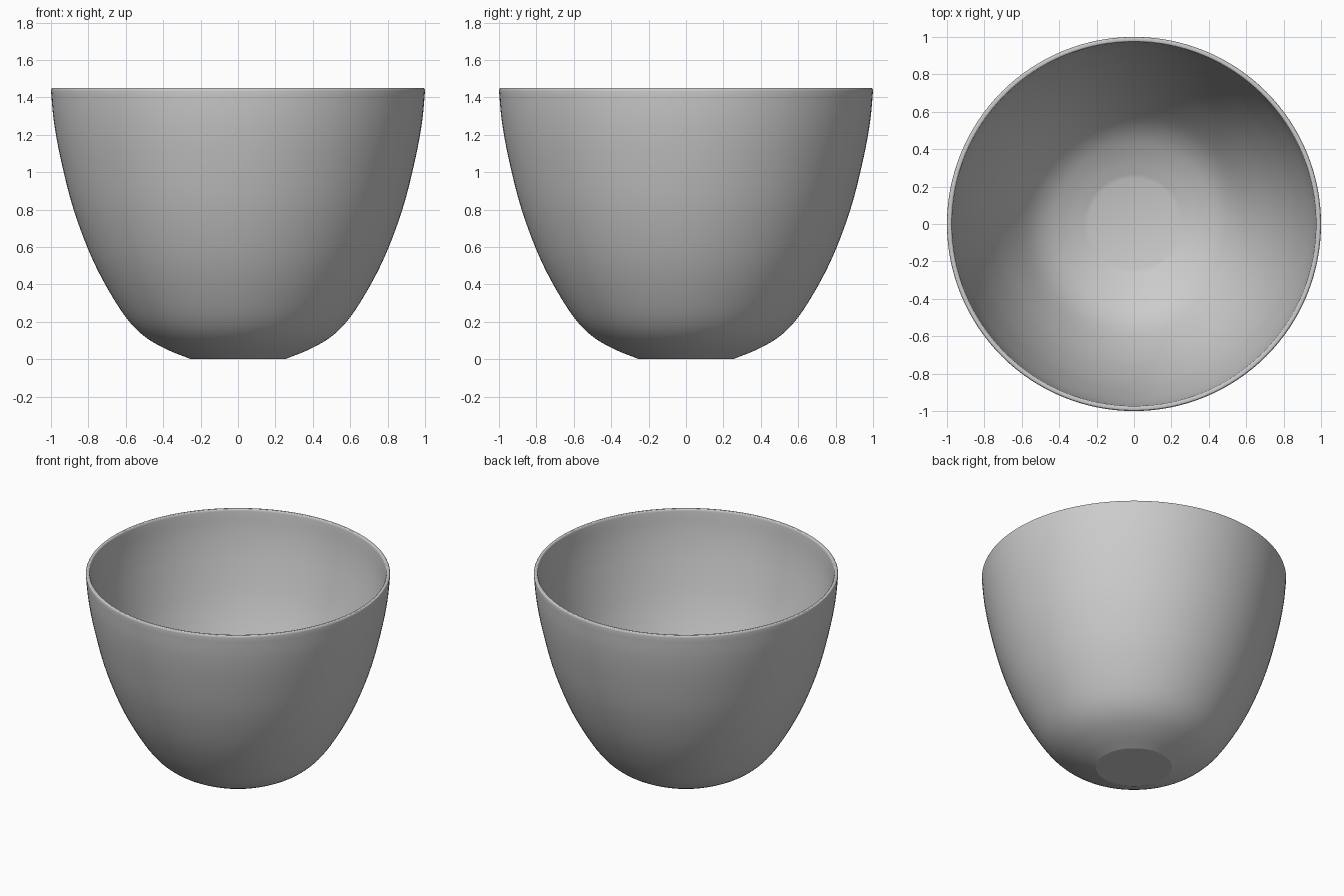
import bpy
import bmesh
import math
from mathutils import Vector

if "Cube" in bpy.data.objects:
    bpy.data.objects.remove(bpy.data.objects["Cube"])

SEGMENTS = 128
WALL = 0.027
HEIGHT = 1.45

# Outer silhouette (radius, height) from foot to just under the rim
KEYS = [(0.25, 0.0), (0.38, 0.052), (0.50, 0.122), (0.60, 0.225), (0.71, 0.40),
        (0.80, 0.585), (0.885, 0.82), (0.95, 1.08), (0.985, 1.275), (1.0, 1.435)]


def smooth_curve(keys, steps=5):
    """Catmull-Rom curve through the key points."""
    p = [Vector(k) for k in keys]
    p = [2 * p[0] - p[1]] + p + [2 * p[-1] - p[-2]]
    out = []
    for i in range(1, len(p) - 2):
        a, b, c, d = p[i - 1:i + 3]
        for s in range(steps):
            t = s / steps
            out.append(0.5 * (2 * b + (c - a) * t + (2 * a - 5 * b + 4 * c - d) * t * t
                              + (3 * b - a - 3 * c + d) * t ** 3))
    out.append(p[-2])
    return out


def offset_inward(curve, dist):
    """Shift the curve towards the inside of the bowl."""
    out = []
    for i, p in enumerate(curve):
        t = (curve[min(i + 1, len(curve) - 1)] - curve[max(i - 1, 0)]).normalized()
        out.append(p + Vector((-t.y, t.x)) * dist)
    out[0] = Vector((curve[0].x - 0.008, dist))
    out[-1] = Vector((curve[-1].x - dist, curve[-1].y))
    return out


# Rounded rim joining the outer and inner walls
outer = smooth_curve(KEYS)
inner = offset_inward(outer, WALL)
rim_r, bevel = 0.01, HEIGHT - outer[-1].y
rim = []
for k in range(1, 5):
    a = math.pi / 2 * k / 4
    rim.append(Vector((1 - rim_r + rim_r * math.cos(a), outer[-1].y + bevel * math.sin(a))))
for k in range(0, 4):
    a = math.pi / 2 * (1 + k / 4)
    rim.append(Vector((1 - WALL + rim_r + rim_r * math.cos(a), outer[-1].y + bevel * math.sin(a))))
profile = outer + rim + inner[::-1]

# Revolve the profile; cap the foot and the inner floor
bm = bmesh.new()
rings = []
for p in profile:
    rings.append([bm.verts.new((p.x * math.cos(2 * math.pi * i / SEGMENTS),
                                p.x * math.sin(2 * math.pi * i / SEGMENTS), p.y))
                  for i in range(SEGMENTS)])
for lo, hi in zip(rings, rings[1:]):
    for i in range(SEGMENTS):
        j = (i + 1) % SEGMENTS
        bm.faces.new((lo[i], lo[j], hi[j], hi[i]))
bm.faces.new(rings[0][::-1])
bm.faces.new(rings[-1])
bmesh.ops.recalc_face_normals(bm, faces=bm.faces)

mesh = bpy.data.meshes.new("bowl")
bm.to_mesh(mesh)
bm.free()
bowl = bpy.data.objects.new("bowl", mesh)
bpy.context.collection.objects.link(bowl)

# Plain light grey
grey = bpy.data.materials.new("light_grey")
grey.diffuse_color = (0.6, 0.6, 0.6, 1)
grey.use_nodes = True
grey.node_tree.nodes["Principled BSDF"].inputs["Base Color"].default_value = grey.diffuse_color
mesh.materials.append(grey)

bpy.context.view_layer.objects.active = bowl
bowl.select_set(True)
bpy.ops.object.shade_smooth_by_angle(angle=math.radians(20))
